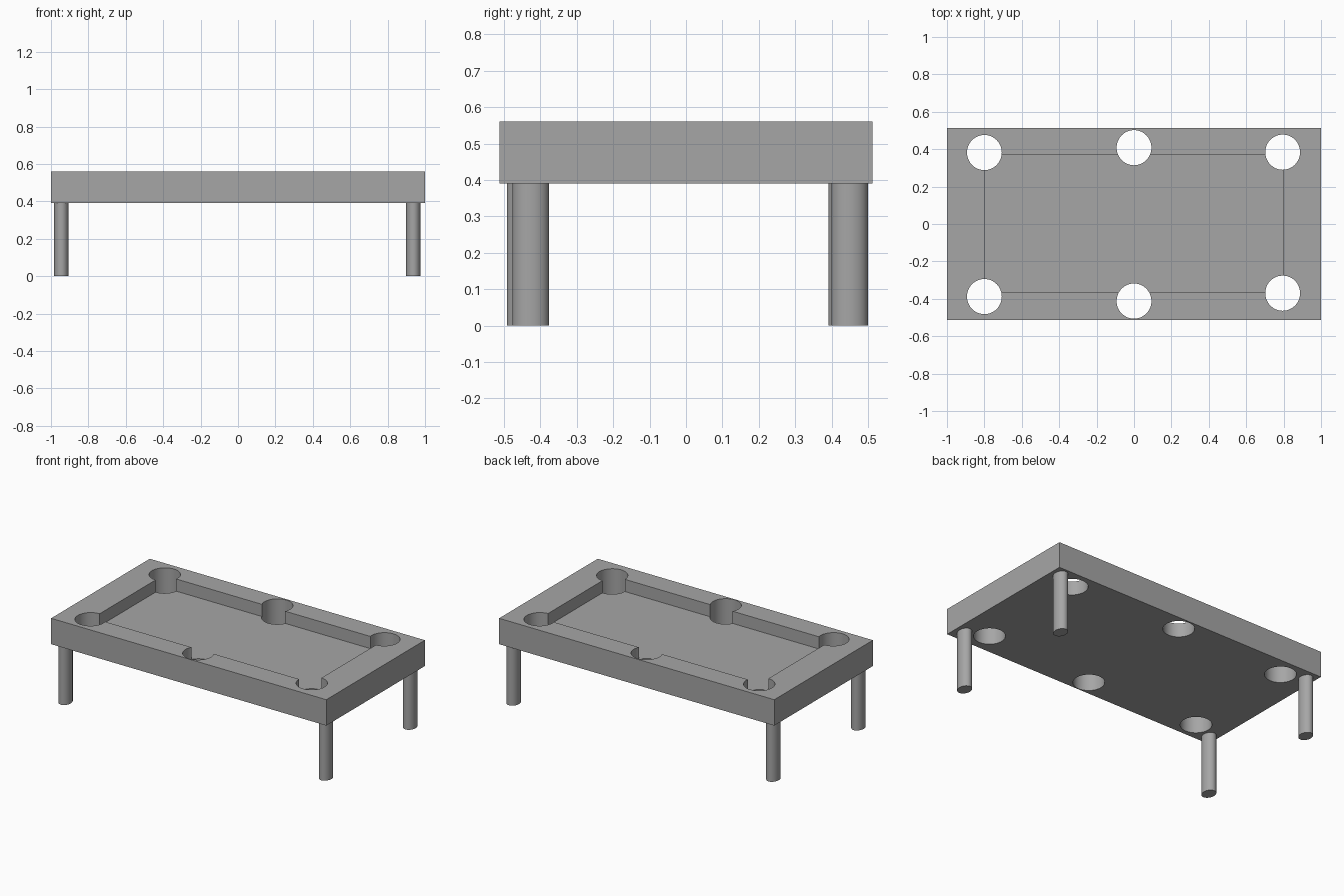
import bpy
import math

cube = bpy.data.objects.get("Cube")
if cube:
    bpy.data.objects.remove(cube, do_unlink=True)

# One plain grey for the whole table
grey = bpy.data.materials.new("plain_grey")
grey.use_nodes = True
colour = (0.38, 0.38, 0.38, 1)
grey.diffuse_color = colour
grey.node_tree.nodes["Principled BSDF"].inputs["Base Color"].default_value = colour


def finish(obj, name):
    obj.name = name
    obj.data.materials.append(grey)
    bpy.ops.object.transform_apply(location=False, rotation=False, scale=True)
    return obj


def box(name, low, high):
    centre = [(a + b) / 2 for a, b in zip(low, high)]
    bpy.ops.mesh.primitive_cube_add(size=1, location=centre)
    obj = bpy.context.object
    obj.scale = [b - a for a, b in zip(low, high)]
    return finish(obj, name)


def cylinder(name, x, y, low, high, rx, ry):
    bpy.ops.mesh.primitive_cylinder_add(
        vertices=48, radius=1, depth=1, location=(x, y, (low + high) / 2))
    obj = bpy.context.object
    obj.scale = (rx, ry, high - low)
    return finish(obj, name)


def smooth(obj):
    bpy.ops.object.select_all(action="DESELECT")
    obj.select_set(True)
    bpy.context.view_layer.objects.active = obj
    bpy.ops.object.shade_smooth_by_angle(angle=math.radians(30))


BOTTOM, FLOOR, TOP = 0.39, 0.48, 0.56

# Table body with a sunken playing bed
table = box("table_body", (-1, -0.512, BOTTOM), (1, 0.512, TOP))
cutters = [box("bed_cutter", (-0.8, -0.367, FLOOR), (0.8, 0.369, TOP + 0.1))]

# Six round pockets straight through the body
pockets = [(-0.8, 0.382), (0, 0.408), (0.795, 0.384),
           (-0.8, -0.388), (0, -0.412), (0.795, -0.37)]
for x, y in pockets:
    cutters.append(cylinder("pocket_cutter", x, y, BOTTOM - 0.1, TOP + 0.2,
                            0.093, 0.094))

for cutter in cutters:
    cutter.hide_render = True
    mod = table.modifiers.new("cut", "BOOLEAN")
    mod.operation = "DIFFERENCE"
    mod.solver = "EXACT"
    mod.object = cutter

bpy.context.view_layer.objects.active = table
for mod in list(table.modifiers):
    bpy.ops.object.modifier_apply(modifier=mod.name)
for cutter in cutters:
    bpy.data.objects.remove(cutter, do_unlink=True)
smooth(table)

# Four slightly oval legs
legs = {"front_left_leg": (0.938, -0.426), "front_right_leg": (-0.944, -0.442),
        "back_left_leg": (0.938, 0.449), "back_right_leg": (-0.944, 0.441)}
for name, (x, y) in legs.items():
    smooth(cylinder(name, x, y, 0, BOTTOM, 0.039, 0.05))
